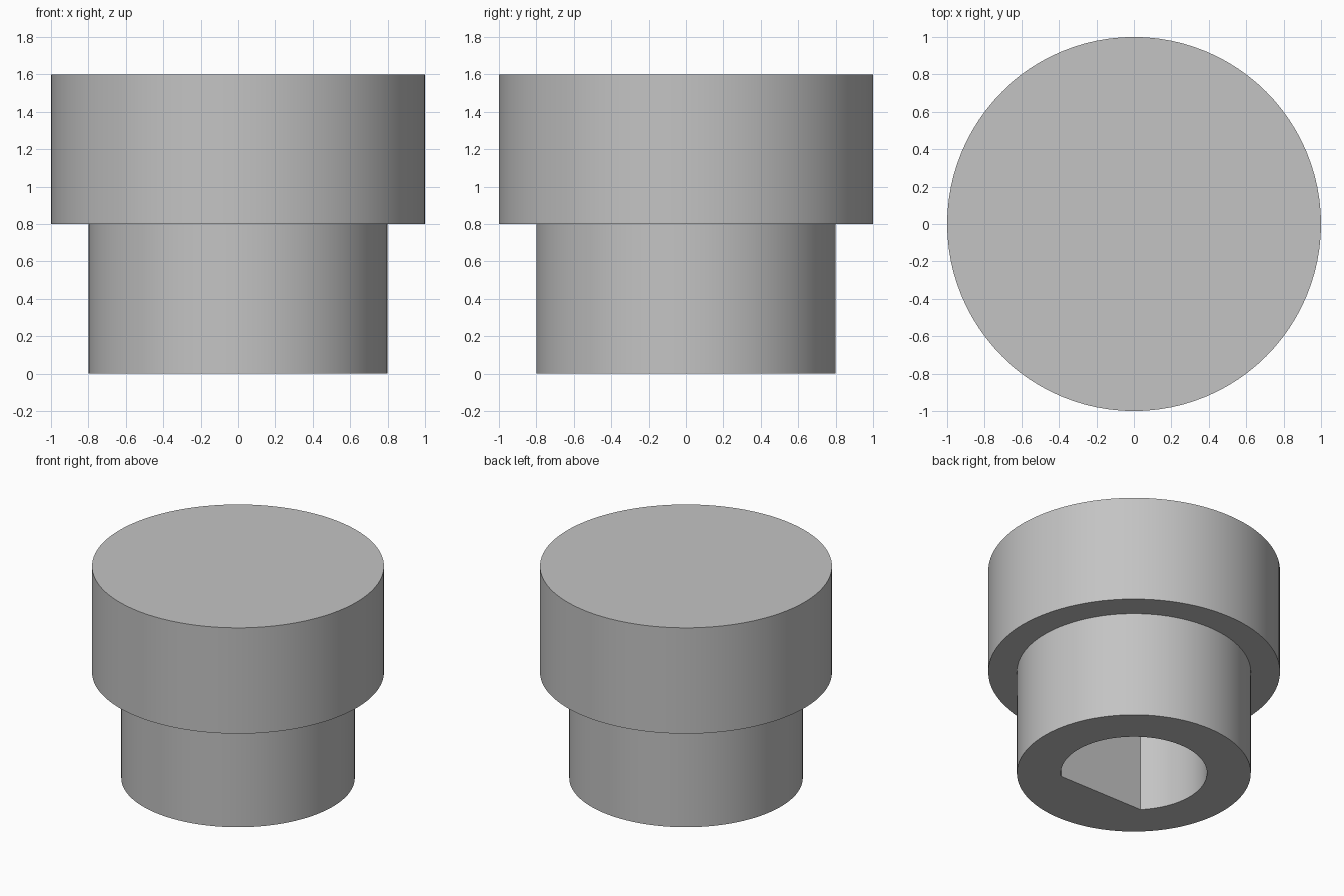
import bpy
import bmesh
from math import sin, cos, pi, radians

cube = bpy.data.objects.get("Cube")
if cube:
    bpy.data.objects.remove(cube, do_unlink=True)

SEGMENTS = 96
HEAD_R, STEM_R, BORE_R = 1.0, 0.8, 0.5
HEIGHT, STEM_H, BORE_DEPTH = 1.6, 0.8, 0.8

grey = bpy.data.materials.new("plain grey")
grey.use_nodes = True
colour = (0.55, 0.55, 0.55, 1)
grey.diffuse_color = colour
grey.node_tree.nodes["Principled BSDF"].inputs["Base Color"].default_value = colour


def ring(bm, radius, z, flat=False):
    """Circle of vertices, optionally cut flat on the front to a D shape."""
    verts = []
    for i in range(SEGMENTS):
        a = 2 * pi * i / SEGMENTS
        y = radius * sin(a)
        if flat:
            y = max(y, -radius * sin(pi / 4))
        verts.append(bm.verts.new((radius * cos(a), y, z)))
    return verts


bm = bmesh.new()

# Rings from the blind end of the D bore, around the stem, to the top of the head
rings = [
    ring(bm, BORE_R, BORE_DEPTH, flat=True),
    ring(bm, BORE_R, 0, flat=True),
    ring(bm, STEM_R, 0),
    ring(bm, STEM_R, STEM_H),
    ring(bm, HEAD_R, STEM_H),
    ring(bm, HEAD_R, HEIGHT),
]
for lower, upper in zip(rings, rings[1:]):
    for i in range(SEGMENTS):
        j = (i + 1) % SEGMENTS
        bm.faces.new((lower[i], lower[j], upper[j], upper[i]))

# Bore end and top of the head
bm.faces.new(rings[0])
bm.faces.new(rings[-1])
bmesh.ops.recalc_face_normals(bm, faces=bm.faces)

mesh = bpy.data.meshes.new("knob")
bm.to_mesh(mesh)
bm.free()
mesh.materials.append(grey)

knob = bpy.data.objects.new("knob", mesh)
bpy.context.collection.objects.link(knob)
bpy.ops.object.select_all(action="DESELECT")
knob.select_set(True)
bpy.context.view_layer.objects.active = knob
bpy.ops.object.shade_smooth_by_angle(angle=radians(30))
